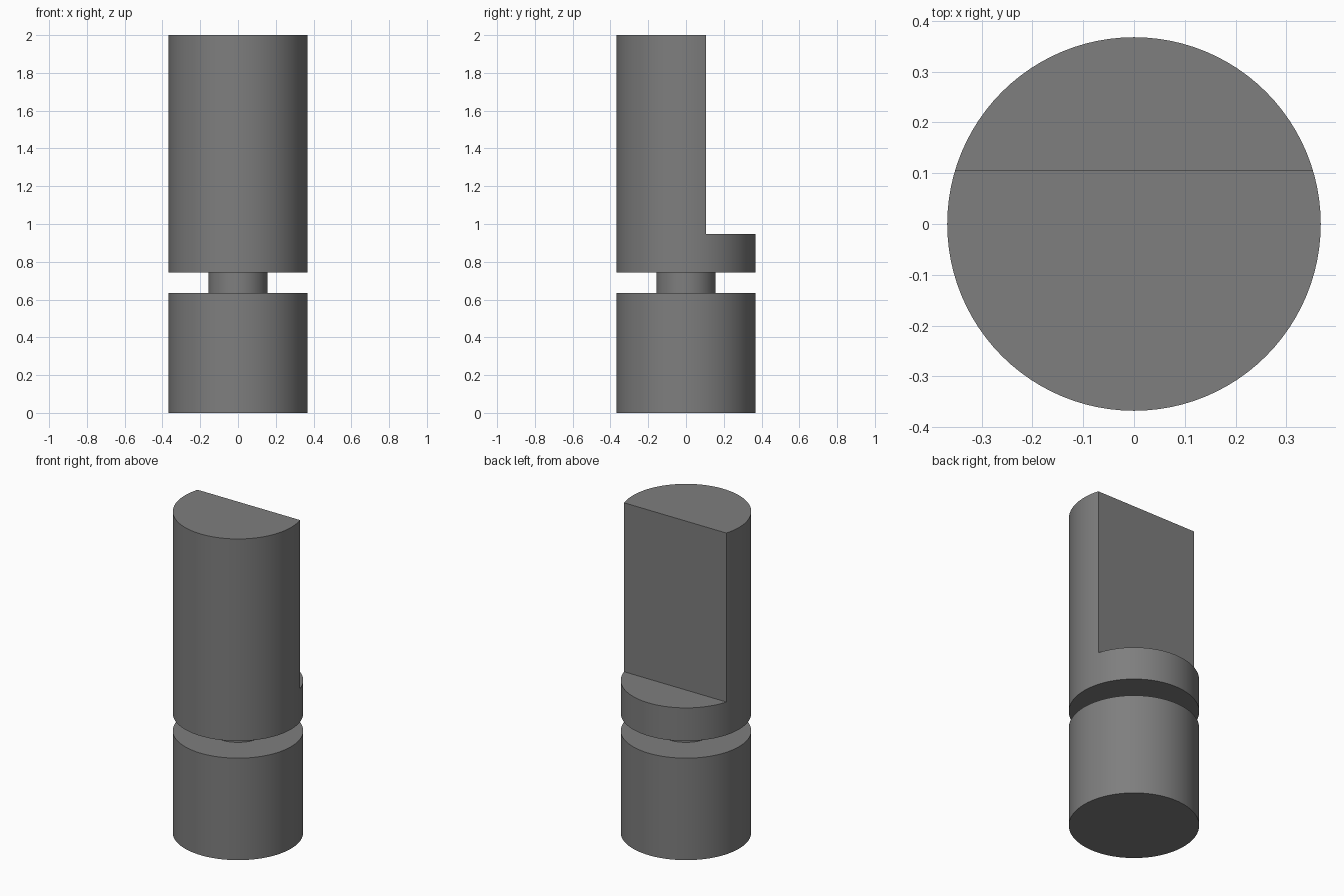
import bpy, bmesh, math

cube = bpy.data.objects.get("Cube")
if cube:
    bpy.data.objects.remove(cube, do_unlink=True)

HEIGHT, RADIUS, NECK_RADIUS = 2.0, 0.368, 0.157
GROOVE_LOW, GROOVE_HIGH = 0.635, 0.742
STEP_Z, FLAT_Y = 0.948, 0.106

# Plain grey metal
grey = bpy.data.materials.new("grey metal")
grey.use_nodes = True
colour = (0.21, 0.21, 0.21, 1)
grey.diffuse_color = colour
grey.node_tree.nodes["Principled BSDF"].inputs["Base Color"].default_value = colour


def add_object(name, bm):
    bmesh.ops.recalc_face_normals(bm, faces=bm.faces)
    mesh = bpy.data.meshes.new(name)
    bm.to_mesh(mesh)
    bm.free()
    mesh.materials.append(grey)
    obj = bpy.data.objects.new(name, mesh)
    bpy.context.collection.objects.link(obj)
    return obj


# Round pin with a groove, turned from a profile
profile = [(0, 0), (RADIUS, 0), (RADIUS, GROOVE_LOW), (NECK_RADIUS, GROOVE_LOW),
           (NECK_RADIUS, GROOVE_HIGH), (RADIUS, GROOVE_HIGH), (RADIUS, HEIGHT), (0, HEIGHT)]
bm = bmesh.new()
verts = [bm.verts.new((r, 0, z)) for r, z in profile]
edges = [bm.edges.new(pair) for pair in zip(verts, verts[1:])]
bmesh.ops.spin(bm, geom=verts + edges, cent=(0, 0, 0), axis=(0, 0, 1),
               angle=math.tau, steps=96, use_duplicate=False)
bmesh.ops.remove_doubles(bm, verts=bm.verts, dist=0.0001)
# Merge the end fans into single flat caps
hubs = [v for v in bm.verts if math.hypot(v.co.x, v.co.y) < 0.001]
bmesh.ops.dissolve_verts(bm, verts=hubs)
pin = add_object("grooved_pin", bm)

# Block that mills the flat at the back, above the step
bm = bmesh.new()
bmesh.ops.create_cube(bm, size=1)
for v in bm.verts:
    v.co.y = FLAT_Y if v.co.y < 0 else 1
    v.co.z = STEP_Z if v.co.z < 0 else HEIGHT + 1
cutter = add_object("flat_cutter", bm)
cutter.hide_render = True

cut = pin.modifiers.new("flat", 'BOOLEAN')
cut.operation = 'DIFFERENCE'
cut.solver = 'EXACT'
cut.object = cutter

bpy.ops.object.select_all(action='DESELECT')
pin.select_set(True)
bpy.context.view_layer.objects.active = pin
bpy.ops.object.modifier_apply(modifier=cut.name)
bpy.data.objects.remove(cutter, do_unlink=True)
bpy.ops.object.shade_smooth_by_angle(angle=math.radians(30))
